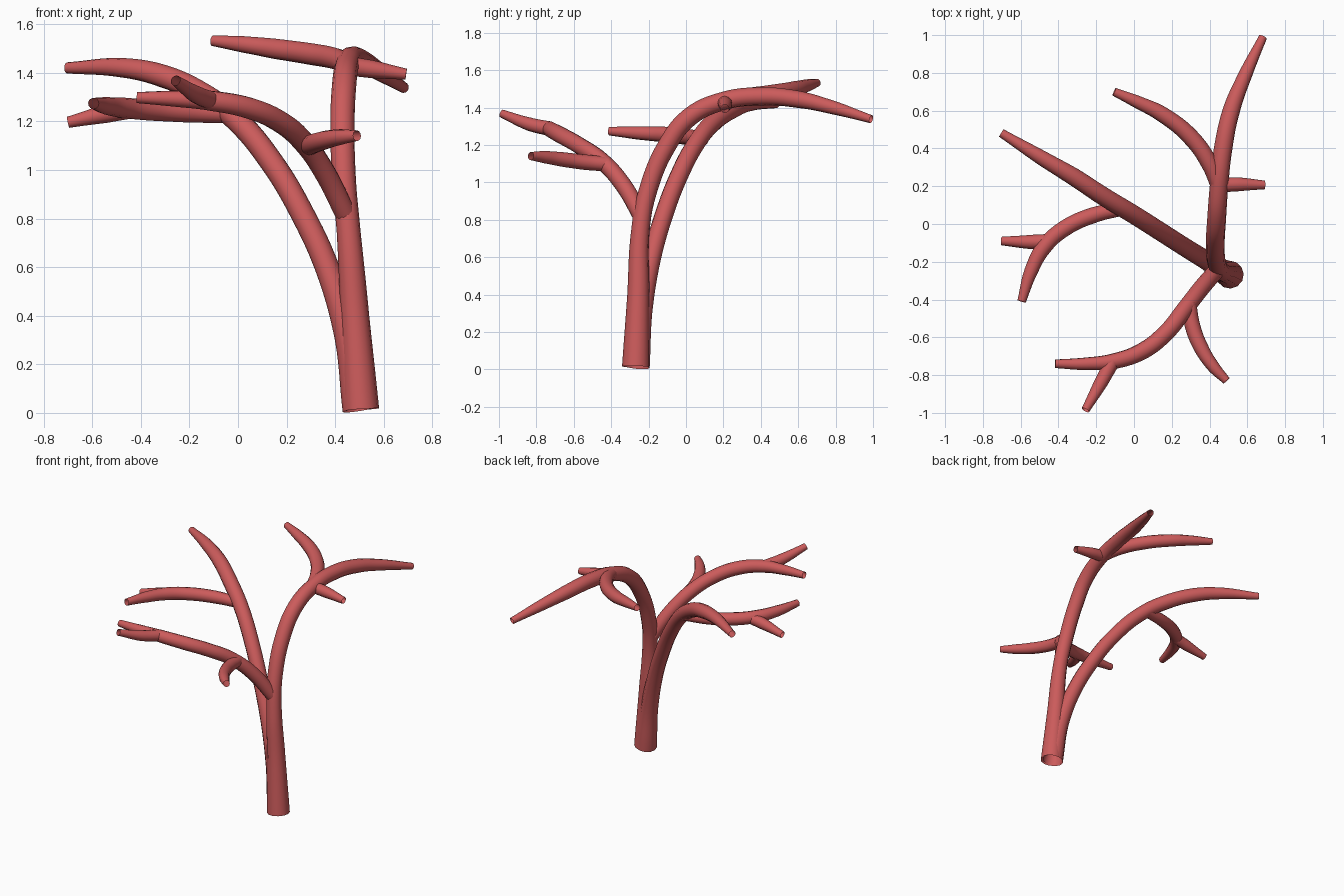
import bpy, math

red = bpy.data.materials.new("coral_red")
red.diffuse_color = (0.60, 0.105, 0.105, 1)


def limb(name, points):
    """Smooth tapering open-ended tube through (x, y, z, radius) points."""
    cu = bpy.data.curves.new(name, 'CURVE')
    cu.dimensions = '3D'
    cu.bevel_depth = 1.0
    cu.bevel_resolution = 4
    cu.resolution_u = 6
    cu.use_fill_caps = False
    sp = cu.splines.new('BEZIER')
    sp.bezier_points.add(len(points) - 1)
    for bp, (x, y, z, r) in zip(sp.bezier_points, points):
        bp.co = (x, y, z)
        bp.radius = r
        bp.handle_left_type = bp.handle_right_type = 'AUTO'
    ob = bpy.data.objects.new(name, cu)
    bpy.context.collection.objects.link(ob)
    bpy.ops.object.select_all(action='DESELECT')
    ob.select_set(True)
    bpy.context.view_layer.objects.active = ob
    bpy.ops.object.convert(target='MESH')
    ob = bpy.context.object
    ob.data.materials.clear()
    ob.data.materials.append(red)
    bpy.ops.object.shade_smooth_by_angle(angle=math.radians(45))


# upright stem bending to the back, ending in the long back branch
limb("upright_stem", [
    (0.507, -0.268, 0.014, 0.074), (0.481, -0.255, 0.4, 0.059), (0.455, -0.243, 0.75, 0.049),
    (0.437, -0.205, 0.95, 0.049), (0.43, -0.10, 1.20, 0.050), (0.437, 0.02, 1.35, 0.050),
    (0.45, 0.20, 1.435, 0.049), (0.472, 0.40, 1.460, 0.049), (0.515, 0.60, 1.444, 0.046),
    (0.585, 0.78, 1.402, 0.037), (0.683, 0.99, 1.338, 0.022)])
limb("back_left_branch", [
    (0.45, 0.20, 1.435, 0.043), (0.40, 0.32, 1.458, 0.045), (0.30, 0.46, 1.477, 0.045),
    (0.15, 0.58, 1.499, 0.042), (0.02, 0.645, 1.517, 0.034), (-0.105, 0.70, 1.532, 0.022)])
limb("back_right_twig", [
    (0.44, 0.205, 1.43, 0.040), (0.55, 0.21, 1.415, 0.037), (0.692, 0.207, 1.394, 0.023)])

# leaning stem reaching to the left and back
limb("leaning_stem", [
    (0.50, -0.264, 0.014, 0.07), (0.452, -0.235, 0.32, 0.056), (0.37, -0.185, 0.59, 0.050),
    (0.265, -0.12, 0.82, 0.049), (0.14, -0.04, 1.03, 0.049), (-0.01, 0.055, 1.21, 0.049),
    (-0.16, 0.145, 1.32, 0.049), (-0.32, 0.25, 1.39, 0.047), (-0.48, 0.345, 1.421, 0.040),
    (-0.703, 0.482, 1.42, 0.023)])
limb("left_branch", [
    (-0.04, 0.085, 1.228, 0.036), (-0.22, 0.045, 1.238, 0.042), (-0.37, -0.025, 1.247, 0.043),
    (-0.475, -0.12, 1.256, 0.042), (-0.545, -0.25, 1.264, 0.036), (-0.595, -0.41, 1.274, 0.023)])
limb("left_twig", [
    (-0.44, -0.09, 1.25, 0.038), (-0.54, -0.095, 1.232, 0.038), (-0.70, -0.09, 1.196, 0.023)])

# front branch leaving the upright stem
limb("front_branch", [
    (0.447, -0.235, 0.81, 0.044), (0.36, -0.335, 0.985, 0.045), (0.27, -0.45, 1.115, 0.045),
    (0.17, -0.575, 1.20, 0.045), (0.05, -0.67, 1.253, 0.045), (-0.10, -0.725, 1.283, 0.042),
    (-0.25, -0.74, 1.293, 0.034), (-0.417, -0.74, 1.298, 0.023)])
limb("front_left_twig", [
    (-0.115, -0.73, 1.287, 0.039), (-0.175, -0.84, 1.312, 0.036), (-0.257, -0.985, 1.368, 0.022)])
limb("front_right_twig", [
    (0.29, -0.42, 1.098, 0.040), (0.31, -0.54, 1.108, 0.041), (0.355, -0.655, 1.122, 0.039),
    (0.42, -0.755, 1.135, 0.033), (0.49, -0.83, 1.141, 0.022)])
